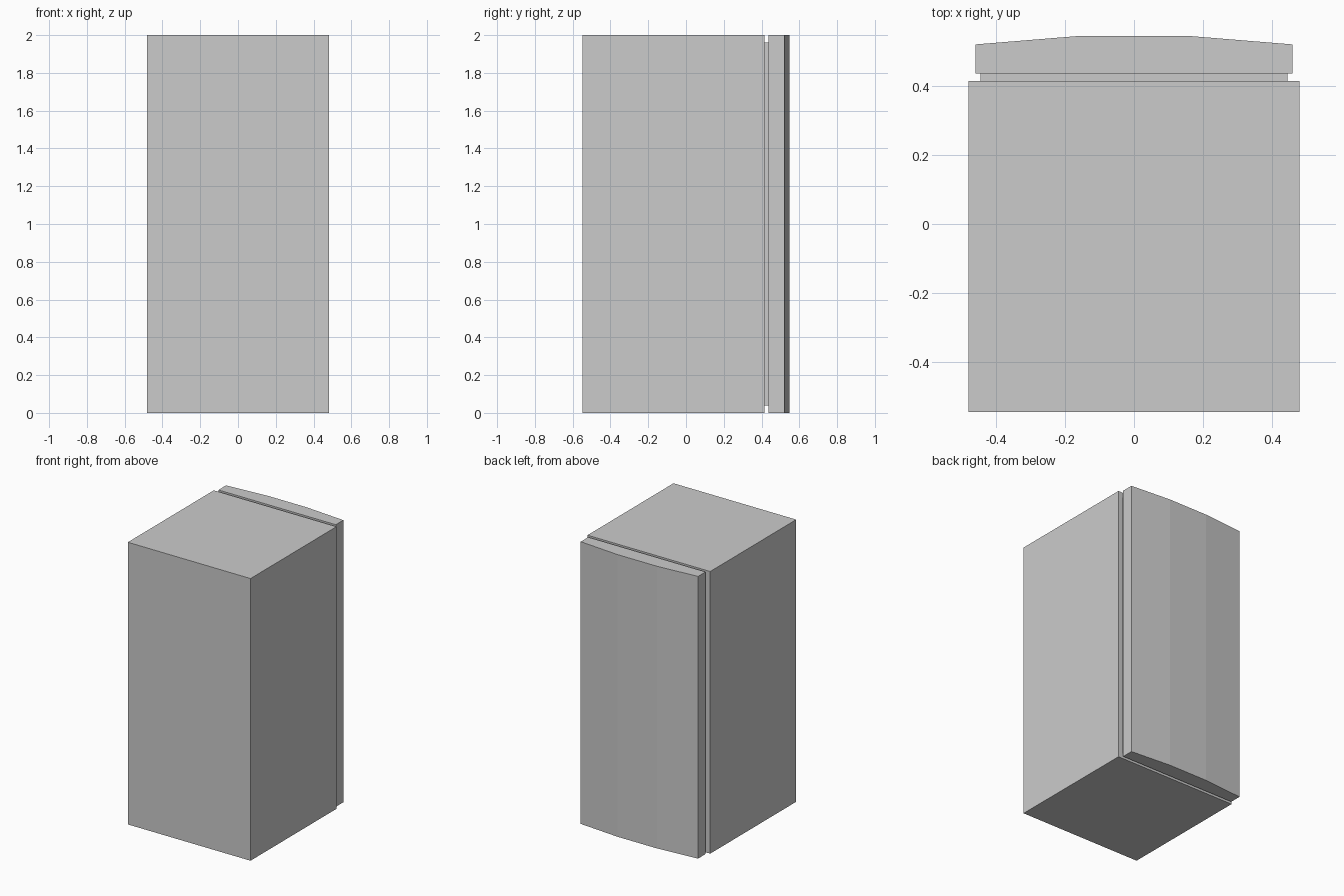
import bpy, bmesh

if "Cube" in bpy.data.objects:
    bpy.data.objects.remove(bpy.data.objects["Cube"])


def extrude_profile(name, points, z0, z1):
    """Extrude a flat xy outline from z0 up to z1 as a closed solid."""
    bm = bmesh.new()
    face = bm.faces.new([bm.verts.new((x, y, z0)) for x, y in points])
    top = bmesh.ops.extrude_face_region(bm, geom=[face])
    verts = [g for g in top["geom"] if isinstance(g, bmesh.types.BMVert)]
    bmesh.ops.translate(bm, verts=verts, vec=(0, 0, z1 - z0))
    bmesh.ops.recalc_face_normals(bm, faces=bm.faces)
    mesh = bpy.data.meshes.new(name)
    bm.to_mesh(mesh)
    bm.free()
    obj = bpy.data.objects.new(name, mesh)
    bpy.context.collection.objects.link(obj)
    return obj


def rect(half_x, y0, y1):
    return [(-half_x, y0), (half_x, y0), (half_x, y1), (-half_x, y1)]


# Main cabinet
extrude_profile("cabinet", rect(0.481, -0.547, 0.416), 0, 2)

# Recessed seal between cabinet and door
extrude_profile("door_seal", rect(0.446, 0.416, 0.438), 0.038, 1.962)

# Door with a three-facet bowed face
half = [(0.46, 0.438), (0.46, 0.522), (0.154, 0.547)]
extrude_profile("door", half + [(-x, y) for x, y in reversed(half)], 0, 2)
